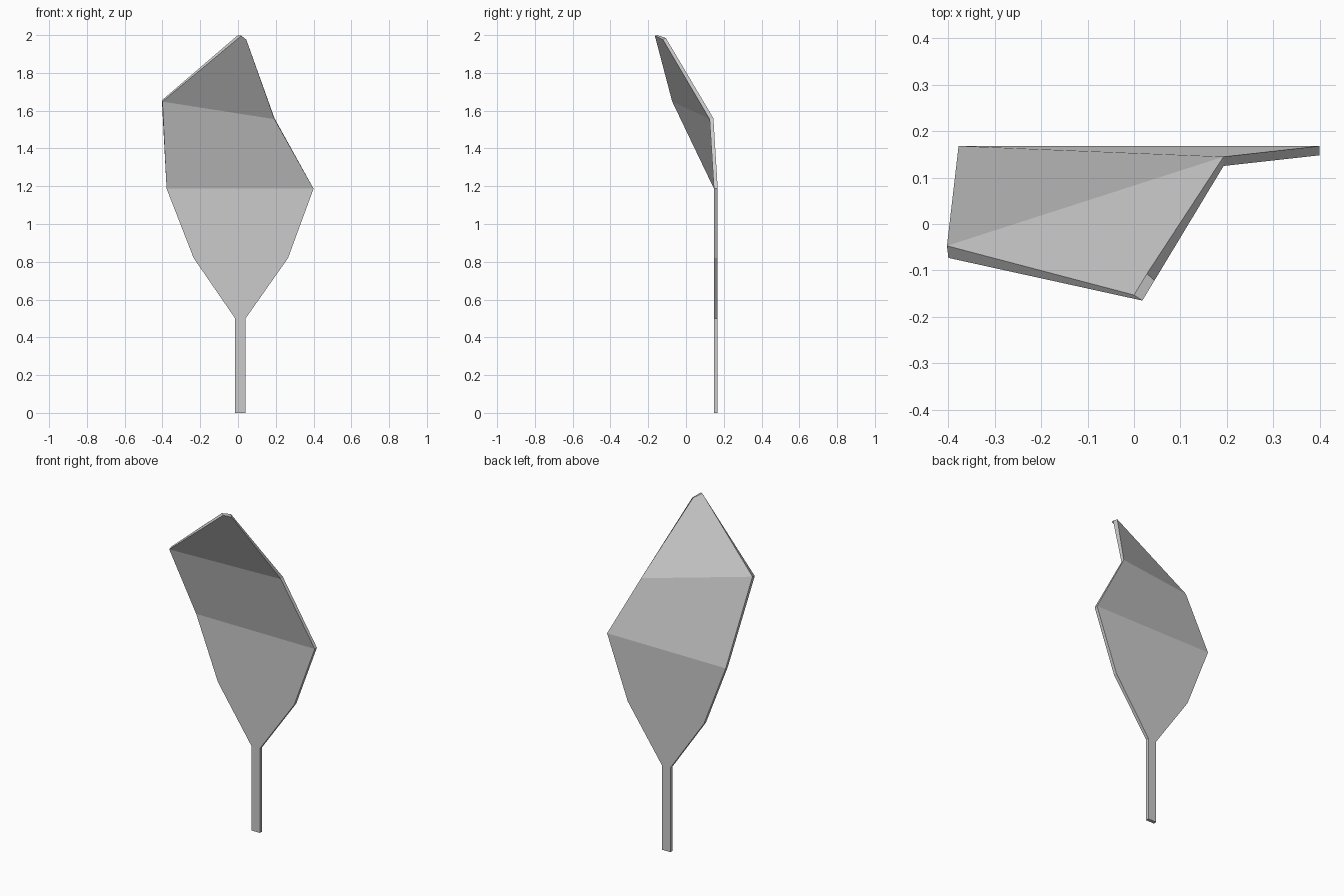
import bpy, bmesh
from mathutils import Vector

cube = bpy.data.objects.get("Cube")
if cube:
    bpy.data.objects.remove(cube, do_unlink=True)

# One flat grey for the whole part
grey = bpy.data.materials.new("light_grey")
grey.use_nodes = True
colour = (0.6, 0.6, 0.6, 1)
grey.diffuse_color = colour
grey.node_tree.nodes["Principled BSDF"].inputs["Base Color"].default_value = colour

FRONT, THICK = 0.148, 0.02

# Flat outline (x, z) of the stem and the lower blade, up each side
right_edge = [(-0.015, 0), (0.04, 0), (0.04, 0.5), (0.265, 0.82), (0.4, 1.187)]
left_edge = [(-0.378, 1.187), (-0.235, 0.82), (-0.015, 0.5)]

# Bent upper blade: front point and matching back point
bent = [((0.193, 0.125, 1.555), (0.193, 0.145, 1.56)),
        ((0.044, -0.122, 1.976), (0.028, -0.107, 1.985)),
        ((0.018, -0.165, 1.997), (0.0, -0.153, 2.0)),
        ((-0.4, -0.073, 1.648), (-0.403, -0.047, 1.655))]


def flat(points):
    return [(Vector((x, FRONT, z)), Vector((x, FRONT + THICK, z))) for x, z in points]


outline = flat(right_edge) + bent + flat(left_edge)

bm = bmesh.new()
front = [bm.verts.new(f) for f, b in outline]
back = [bm.verts.new(b) for f, b in outline]

# Three panels: stem with lower blade, folded middle, folded tip
panels = [(0, 1, 2, 3, 4, 9, 10, 11), (9, 4, 5, 8), (8, 5, 6, 7)]
for p in panels:
    bm.faces.new([front[i] for i in p])
    bm.faces.new([back[i] for i in p[:1] + p[:0:-1]])

# Rim joining both sides
n = len(outline)
for i in range(n):
    j = (i + 1) % n
    bm.faces.new((front[j], front[i], back[i], back[j]))

mesh = bpy.data.meshes.new("folded_leaf")
bm.to_mesh(mesh)
bm.free()
mesh.materials.append(grey)
leaf = bpy.data.objects.new("folded_leaf", mesh)
bpy.context.scene.collection.objects.link(leaf)
